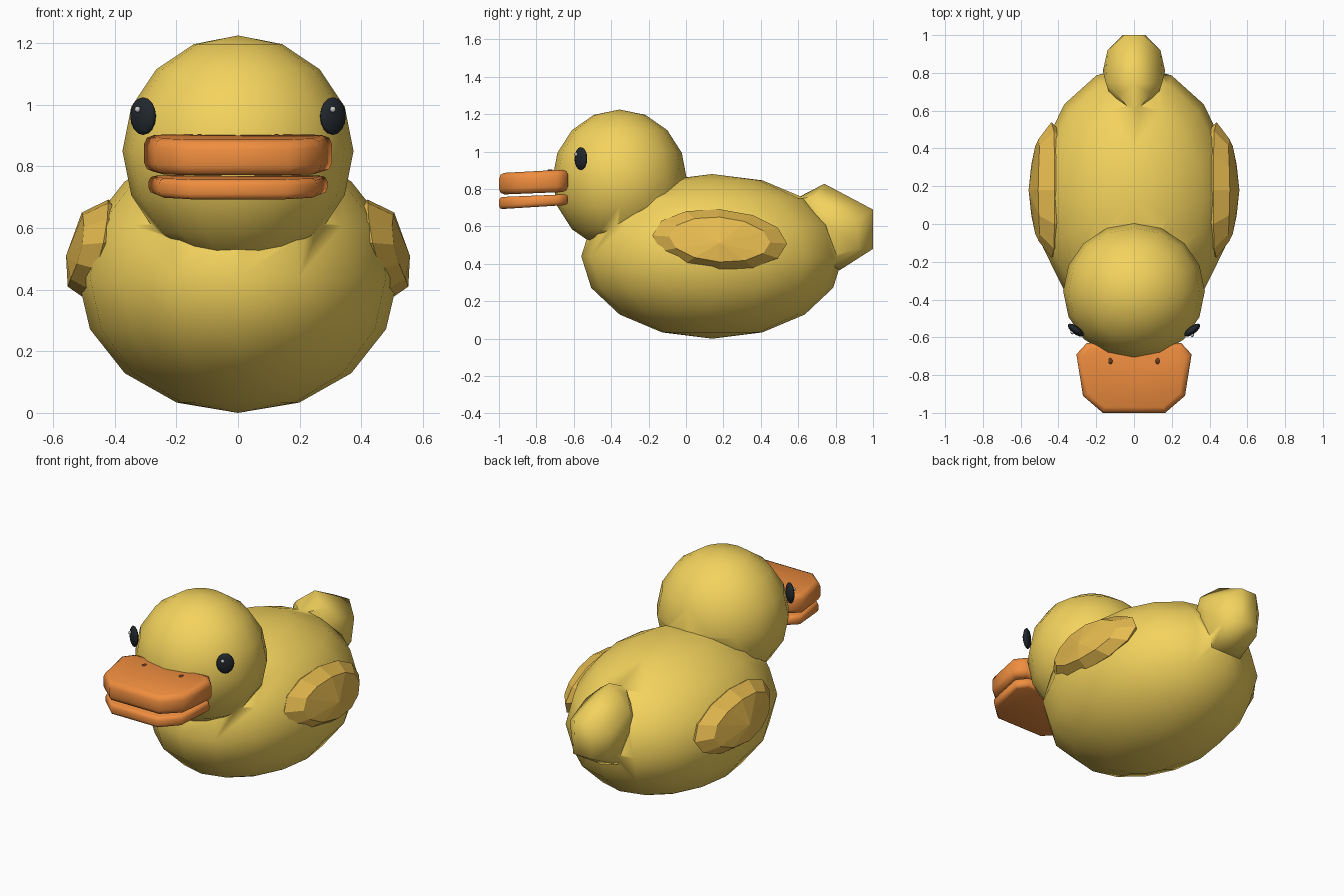
import bpy, bmesh
from math import sin, cos, pi, radians, atan2
from mathutils import Matrix, Vector

if "Cube" in bpy.data.objects:
    bpy.data.objects.remove(bpy.data.objects["Cube"])


def material(name, rgb):
    m = bpy.data.materials.new(name)
    m.diffuse_color = (*rgb, 1)
    m.use_nodes = True
    m.node_tree.nodes["Principled BSDF"].inputs["Base Color"].default_value = m.diffuse_color
    return m


yellow = material("yellow", (0.90, 0.65, 0.11))
gold = material("gold", (0.80, 0.50, 0.08))
orange = material("orange", (0.87, 0.27, 0.05))
black = material("black", (0.015, 0.02, 0.025))
brown = material("brown", (0.15, 0.05, 0.015))
white = material("white", (0.9, 0.9, 0.9))


def finish(name, bm, mat, smooth=True):
    bmesh.ops.recalc_face_normals(bm, faces=bm.faces)
    me = bpy.data.meshes.new(name)
    bm.to_mesh(me)
    bm.free()
    me.materials.append(mat)
    for p in me.polygons:
        p.use_smooth = smooth
    ob = bpy.data.objects.new(name, me)
    bpy.context.collection.objects.link(ob)
    return ob


def ball(name, loc, size, mat, turn=0, seg=16, rings=8):
    bm = bmesh.new()
    mtx = (Matrix.Translation(loc) @ Matrix.Rotation(turn, 4, 'Z')
           @ Matrix.Diagonal((*size, 1)))
    bmesh.ops.create_uvsphere(bm, u_segments=seg, v_segments=rings, radius=1, matrix=mtx)
    return finish(name, bm, mat)


def activate(ob):
    bpy.ops.object.select_all(action='DESELECT')
    ob.select_set(True)
    bpy.context.view_layer.objects.active = ob


# body, head and tail, fused into one skin
body = ball("body", (0, 0.14, 0.44), (0.52, 0.70, 0.44), yellow)
head = ball("head", (0, -0.355, 0.85), (0.375, 0.36, 0.375), yellow)
bm = bmesh.new()
for x, y, z in [(0, 0.74, 0.828), (0.09, 0.69, 0.76), (0.15, 0.75, 0.70), (0.165, 0.81, 0.58),
                (0.14, 0.92, 0.63), (0.05, 1.0, 0.69), (0.06, 1.0, 0.48), (0.12, 0.92, 0.48),
                (0.10, 0.80, 0.38), (0, 0.82, 0.365), (0.10, 0.60, 0.55), (0, 0.58, 0.745)]:
    for s in ((1, -1) if x else (1,)):
        bm.verts.new((s * x, y, z))
bmesh.ops.convex_hull(bm, input=bm.verts)
tail = finish("tail", bm, yellow)
for part in (head, tail):
    mod = body.modifiers.new("join", 'BOOLEAN')
    mod.operation = 'UNION'
    mod.solver = 'EXACT'
    mod.object = part
    activate(body)
    bpy.ops.object.modifier_apply(modifier=mod.name)
    bpy.data.objects.remove(part)
activate(body)
bpy.ops.object.shade_smooth_by_angle(angle=radians(70))


# beak halves: bevelled slabs that tilt slightly towards the front
def beak(name, scale, front, back, width):
    half = [(0.165, -1.0), (0.27, -0.91), (0.305, -0.69), (0.25, -0.63)]
    loop = half + [(-x, y) for x, y in reversed(half)]
    bm = bmesh.new()
    rims = []
    for k in (0, 1):
        rims.append([bm.verts.new((x * scale, y, front[k] + (back[k] - front[k]) * (y + 1) / 0.37))
                     for x, y in loop])
    bm.faces.new(rims[0])
    bm.faces.new(rims[1])
    n = len(loop)
    for i in range(n):
        j = (i + 1) % n
        bm.faces.new((rims[0][i], rims[0][j], rims[1][j], rims[1][i]))
    ob = finish(name, bm, orange)
    mod = ob.modifiers.new("bevel", 'BEVEL')
    mod.width = width
    mod.segments = 2
    mod.limit_method = 'ANGLE'
    mod.angle_limit = radians(65)
    activate(ob)
    bpy.ops.object.modifier_apply(modifier=mod.name)
    bpy.ops.object.shade_smooth_by_angle(angle=radians(50))


beak("upper_beak", 1.0, (0.77, 0.885), (0.785, 0.905), 0.03)
beak("lower_beak", 0.95, (0.692, 0.757), (0.715, 0.772), 0.018)


# wings: faceted ovals with a shallow outer cap
def wing(name, side):
    n = 12
    bm = bmesh.new()

    def ring(ry, rz, x0, lean, curve):
        out = []
        for i in range(n):
            a = 2 * pi * i / n
            c = cos(a)
            dy, dz = ry * c, rz * sin(a)
            out.append(bm.verts.new((side * (x0 - lean * dz - curve * c * c),
                                     0.18 + dy, 0.53 + dz - 0.06 * dy)))
        return out

    rings = [ring(0.27, 0.12, 0.53, 0.19, 0.025),
             ring(0.36, 0.162, 0.457, 0.22, 0.02),
             ring(0.27, 0.12, 0.37, 0.22, 0.02)]
    tip = bm.verts.new((side * 0.558, 0.18, 0.51))
    for i in range(n):
        j = (i + 1) % n
        bm.faces.new((tip, rings[0][i], rings[0][j]))
        for a, b in zip(rings, rings[1:]):
            bm.faces.new((a[i], a[j], b[j], b[i]))
    bm.faces.new(rings[-1])
    finish(name, bm, gold, smooth=False)


for side, tag in ((1, "right"), (-1, "left")):
    wing(f"{tag}_wing", side)
    # eye disc facing outward, its highlight, and a nostril
    ball(f"{tag}_eye", (side * 0.308, -0.562, 0.963), (0.05, 0.021, 0.061), black,
         turn=side * atan2(0.6, 0.8))
    ball(f"{tag}_eye_glint", (0.308 if side > 0 else -0.326, -0.588 if side > 0 else -0.574, 0.985),
         (0.01, 0.01, 0.01), white, seg=10, rings=6)
    ball(f"{tag}_nostril", (side * 0.125, -0.725, 0.898), (0.012, 0.018, 0.007), brown,
         seg=10, rings=6)
